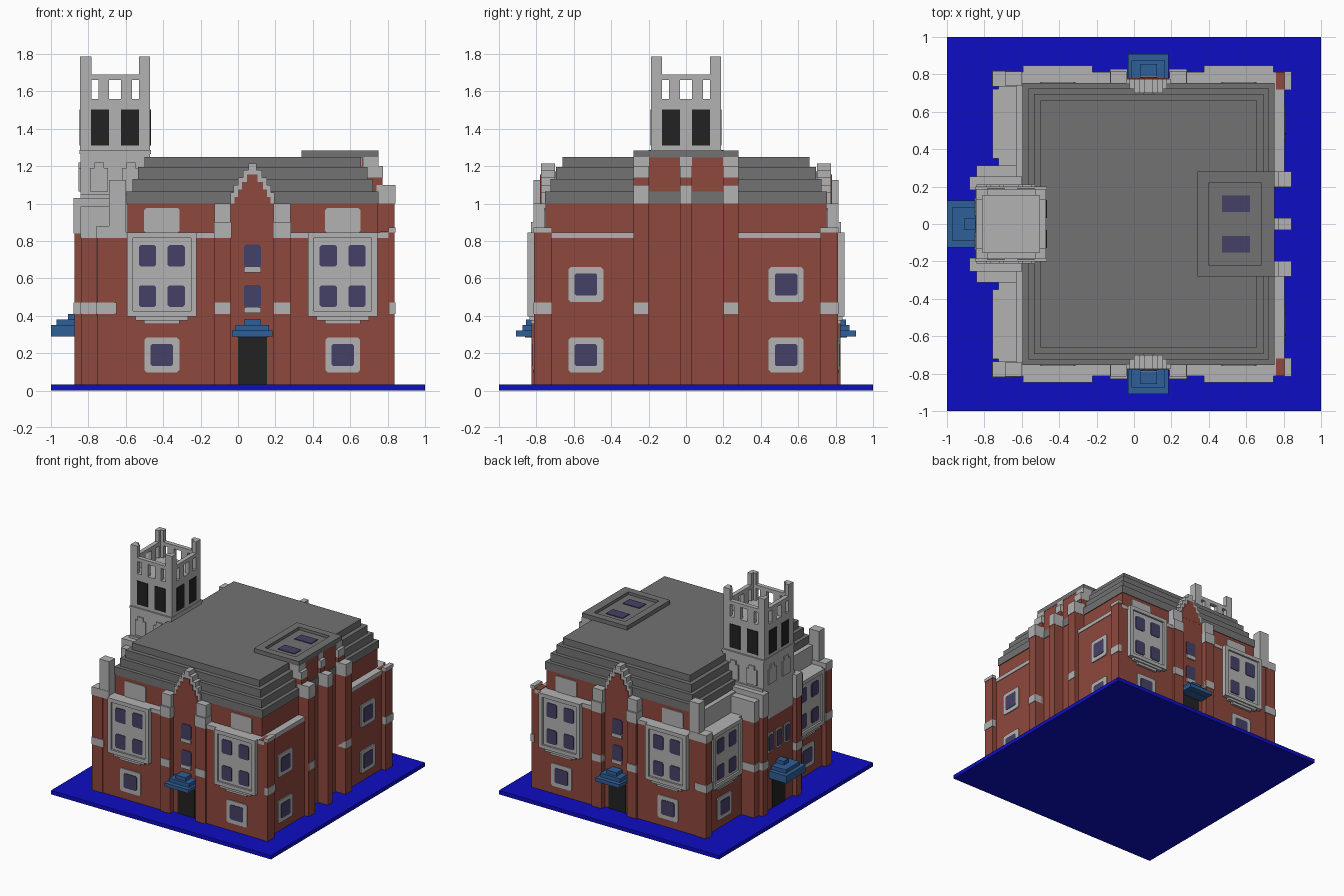
import bpy, bmesh
from mathutils import Vector

cube = bpy.data.objects.get("Cube")
if cube:
    bpy.data.objects.remove(cube, do_unlink=True)


def material(name, rgb):
    m = bpy.data.materials.new(name)
    m.diffuse_color = (*rgb, 1)
    m.use_nodes = True
    b = m.node_tree.nodes["Principled BSDF"]
    b.inputs["Base Color"].default_value = (*rgb, 1)
    b.inputs["Roughness"].default_value = 0.9
    return m


BRICK = material("brick red", (0.27, 0.065, 0.045))
STONE = material("stone grey", (0.45, 0.45, 0.45))
ROOF = material("roof grey", (0.17, 0.17, 0.17))
GLASS = material("window purple", (0.06, 0.053, 0.135))
BLUE = material("awning blue", (0.028, 0.115, 0.32))
GROUND = material("base blue", (0.004, 0.004, 0.55))
BLACK = material("opening black", (0.016, 0.016, 0.016))

# Facade frames: u runs along the wall, d is the distance out from the centre
SIDES = {
    "plan": lambda u, d, z: (u, d, z),
    "front": lambda u, d, z: (u, -d, z),
    "right": lambda u, d, z: (d, u, z),
    "left": lambda u, d, z: (-d, u, z),
}


def part(name, mat, boxes, side="plan", mirror=False, r=0):
    """One object from boxes (u0, u1, d0, d1, z0, z1); r cuts the facade corners."""
    bm = bmesh.new()
    for u0, u1, d0, d1, z0, z1 in boxes:
        c = ((u0 + u1) / 2, (d0 + d1) / 2, (z0 + z1) / 2)
        verts = bmesh.ops.create_cube(bm, size=1)["verts"]
        for v in verts:
            v.co = Vector((v.co.x * (u1 - u0), v.co.y * (d1 - d0), v.co.z * (z1 - z0))) + Vector(c)
        if r:
            edges = {e for v in verts for e in v.link_edges
                     if abs(e.verts[0].co.y - e.verts[1].co.y) > 1e-5}
            bmesh.ops.bevel(bm, geom=list(edges), offset=r, segments=1, affect='EDGES')
    for v in bm.verts:
        v.co = SIDES[side](*v.co)
    bmesh.ops.recalc_face_normals(bm, faces=bm.faces)
    me = bpy.data.meshes.new(name)
    bm.to_mesh(me)
    bm.free()
    me.materials.append(mat)
    ob = bpy.data.objects.new(name, me)
    bpy.context.collection.objects.link(ob)
    if mirror:
        mod = ob.modifiers.new("Mirror", 'MIRROR')
        mod.use_axis = (False, True, False)
        mod.use_mirror_merge = False
    return ob


def window(name, side, c, z, d):
    """Square window in a stone surround, mirrored to the other half."""
    part(name + "_surround", STONE, [(c - .093, c + .093, d - .02, d + .008, z - .093, z + .093)], side, True, .012)
    part(name + "_glass", GLASS, [(c - .06, c + .06, d, d + .012, z - .06, z + .06)], side, True, .01)


def bay(name, side, c, d):
    """Projecting stone bay with four panes and a stepped corbel."""
    part(name, STONE, [
        (c - .155, c + .155, d - .02, d + .022, .41, .845),
        (c - .186, c - .155, d - .02, d + .037, .41, .845),
        (c + .155, c + .186, d - .02, d + .037, .41, .845),
        (c - .186, c + .186, d - .02, d + .037, .815, .846),
        (c - .186, c + .186, d - .02, d + .037, .395, .425),
        (c - .14, c + .14, d - .02, d + .028, .375, .396),
        (c - .095, c + .095, d - .02, d + .018, .355, .376)], side, True)
    part(name + "_panes", GLASS, [(c + s * .077 - .046, c + s * .077 + .046, d, d + .027, z - .058, z + .058)
                                  for s in (-1, 1) for z in (.505, .72)], side, True, .01)


# Ground slab
part("base_slab", GROUND, [(-1, 1, -1, 1, 0, .032)])

# Main brick body, with a recessed entrance strip and right middle
part("brick_walls", BRICK, [
    (-.72, -.04, -.81, .81, .03, .82),
    (-.04, .19, -.78, .78, .03, 1.0),
    (.19, .745, -.81, .81, .03, .82),
    (.74, .80, -.81, -.28, .03, .82),
    (.74, .80, .28, .81, .03, .82)])
part("wall_coping", STONE, [
    (-.725, -.04, -.814, .814, .815, .846),
    (.19, .74, -.814, .814, .815, .846),
    (.73, .805, -.814, -.28, .815, .846),
    (.73, .805, .28, .814, .815, .846)])
part("upper_walls", BRICK, [(-.59, .745, -.75, .75, .84, 1.0)])
part("left_upper_wall", STONE, [(-.63, -.588, -.74, .74, .84, .998)])

# Corner pilasters with stone bands and caps
part("corner_pilasters", BRICK, [(.76, .838, .72, .812, .03, .85), (-.755, -.66, .74, .816, .03, .82)], mirror=True)
part("corner_bands", STONE, [(.81, .842, .716, .816, .41, .47), (-.759, -.65, .735, .82, .41, .47)], mirror=True)
part("corner_caps", STONE, [(.805, .842, .716, .816, .846, .872), (-.757, -.6, .735, .818, .815, .88),
                            (-.69, -.6, .74, .815, .87, 1.125)], mirror=True)

# Stepped hipped roof
steps = [(0, 1.0, 1.065), (.03, 1.06, 1.13), (.06, 1.125, 1.195), (.095, 1.19, 1.25)]
part("stepped_roof", ROOF, [(-.595 + i, .752 - i, -.755 + i, .755 - i, a, b) for i, a, b in steps])

# Front and back bays, lower windows and upper panels
for label, c in (("left", .56), ("right", -.407)):
    bay(label + "_front_bay", "front", c, .81)
    window(label + "_front_window", "front", c, .19, .81)
    part(label + "_upper_panel", STONE, [(c - .095, c + .095, .73, .758, .845, .975)], "front", True, .01)

# Entrance pilasters, bands and caps
P = [(-.125, -.04), (.19, .28)]
part("entrance_pilasters", BRICK, [(a, b, .77, .825, .03, .82) for a, b in P], "front", True)
part("entrance_bands", STONE, [(a, b, .77, .829, .41, .47) for a, b in P], "front", True)
part("entrance_caps", STONE, [(a - .004, b + .004, .72, .829, .815, .90) for a, b in P]
     + [(a, b, .70, .815, .89, 1.0) for a, b in P], "front", True)

# Door, awning and stair windows
C = .077
part("front_door", BLACK, [(C - .078, C + .078, .77, .787, .03, .295)], "front", True)
part("front_awning", BLUE, [(C - .08, C + .08, .77, .86, .285, .31), (C - .108, C + .108, .77, .91, .29, .32),
                            (C - .09, C + .09, .77, .875, .315, .35), (C - .045, C + .045, .77, .855, .345, .38)],
     "front", True)
part("stair_windows", GLASS, [(C - .045, C + .045, .77, .786, z - .06, z + .06) for z in (.505, .72)],
     "front", True, .01)
part("stair_sills", STONE, [(C - .045, C + .045, .77, .79, z, z + .03) for z in (.415, .63)], "front", True)

# Stepped gable over the entrance
G = [(.118, 1.0, 1.06), (.1, 1.055, 1.10), (.078, 1.095, 1.14), (.05, 1.135, 1.18), (.022, 1.175, 1.215)]
part("gable_stone", STONE, [(C - w, C + w, .70, .775, a, b) for w, a, b in G], "front", True)
part("gable_brick", BRICK, [(C - w + .022, C + w - .022, .70, .781, a - .02, b - .025) for w, a, b in G[:4]],
     "front", True)
part("gable_roof", ROOF, [(C - w + .02, C + w - .02, .60, .70, a, b - .01) for w, a, b in G[:4]], "front", True)

# Right side: windows, tall middle wall and three buttresses
for z in (.19, .567):
    window("right_side_window", "right", .535, z, .80)
part("right_middle_wall", BRICK, [(-.278, .278, .66, .748, .03, 1.25)], "right")
B = [(-.28, -.2), (-.03, .03), (.2, .28)]
part("buttresses", BRICK, [(a, b, .73, .838, .03, 1.0) for a, b in B]
     + [(a, b, .70, .772, .99, 1.16) for a, b in B], "right")
part("buttress_caps", STONE, [(a - .002, b + .002, .74, .842, 1.0, 1.10) for a, b in B]
     + [(a - .002, b + .002, .69, .776, 1.14, 1.2) for a, b in B]
     + [(a - .002, b + .002, .67, .752, 1.19, 1.25) for a, b in B], "right")
part("buttress_bands", STONE, [(a, b, .74, .841, .41, .47) for a, b in (B[0], B[2])], "right")

# Roof lantern with raised rim and two skylights
part("lantern_rim", ROOF, [(.34, .40, -.28, .28, 1.245, 1.283), (.68, .75, -.28, .28, 1.245, 1.283),
                           (.40, .68, -.28, -.222, 1.245, 1.283), (.40, .68, .222, .28, 1.245, 1.283),
                           (.39, .69, -.23, .23, 1.245, 1.26)])
part("skylights", GLASS, [(.47, .62, .065, .152, 1.25, 1.266)], mirror=True)

# Left side bays and windows
bay("left_side_bay", "left", .535, .72)
window("left_side_window", "left", .535, .19, .72)

# Tower lower stage and side buttresses
part("tower_brick_base", BRICK, [(-.84, -.55, -.21, .21, .03, .80)])
part("tower_brick_buttresses", BRICK, [(-.875, -.65, .185, .25, .03, .84), (-.838, -.6, .21, .31, .03, .84)],
     mirror=True)
part("tower_bands", STONE, [(-.879, -.66, .181, .254, .41, .47), (-.842, -.65, .2, .314, .41, .47)], mirror=True)
part("tower_buttress_caps", STONE, [(-.879, -.6, .181, .254, .84, 1.03), (-.842, -.59, .2, .314, .815, .985)],
     mirror=True)
part("tower_middle", STONE, [(-.843, -.47, -.212, .212, .78, 1.05), (-.843, -.47, -.2, .2, 1.04, 1.28),
                             (-.848, -.465, -.2, .2, 1.265, 1.285)])
TX, H = -.657, .187

# Belfry stage: solid body, open arcade, top rail and corner posts
part("belfry_body", STONE, [(TX - H, TX + H, -H, H, 1.28, 1.56)])
T = .035
piers, rails, posts = [], [], []
for s in (-1, 1):
    lo, hi = sorted((s * H, s * (H - T)))
    rails += [(TX - H, TX + H, lo, hi, 1.66, 1.69), (TX + lo, TX + hi, -H, H, 1.66, 1.69)]
    for t in (-1, 1):
        a, b = sorted((t * .032, t * .09))
        piers += [(TX + a, TX + b, lo, hi, 1.55, 1.67), (TX + lo, TX + hi, a, b, 1.55, 1.67)]
        p, q = sorted((t * H, t * (H - .06)))
        posts += [(TX + p, TX + q, lo, hi, 1.55, 1.785), (TX + lo, TX + hi, p, q, 1.55, 1.785)]
part("belfry_piers", STONE, piers)
part("belfry_rail", STONE, rails)
part("belfry_corner_posts", STONE, posts)
E = H + .004
openings = []
for s in (-1, 1):
    a, b = sorted((s * .032, s * .128))
    openings += [(TX + a, TX + b, -E, E, 1.31, 1.503), (TX - E, TX + E, a, b, 1.31, 1.503)]
part("belfry_openings", BLACK, openings)

# Raised arch panels on the tower middle
part("tower_arches", STONE, [(TX + s * .085 - w, TX + s * .085 + w, .19, .21, a, b)
                             for s in (-1, 1) for w, a, b in ((.048, 1.065, 1.19), (.025, 1.185, 1.22))],
     mirror=True)
part("tower_front_arches", STONE, [(s - w, s + w, .83, .852, a, b) for s in (-.09, .09)
                                   for w, a, b in ((.048, 1.065, 1.19), (.025, 1.185, 1.22))], "left")

# Tower entrance, awning and small windows
part("tower_door", BLACK, [(-.085, .085, .82, .845, .03, .295)], "left")
part("tower_awning", BLUE, [(-.125, .125, .83, 1.0, .29, .35), (-.09, .09, .83, .97, .345, .38),
                            (-.03, .03, .83, .91, .375, .41)], "left")
part("tower_window_surrounds", STONE, [(u - .036, u + .036, .83, .846, .50, .66) for u in (-.11, 0, .11)], "left", r=.01)
part("tower_windows", GLASS, [(u - .025, u + .025, .83, .851, .515, .645) for u in (-.11, 0, .11)], "left", r=.008)
